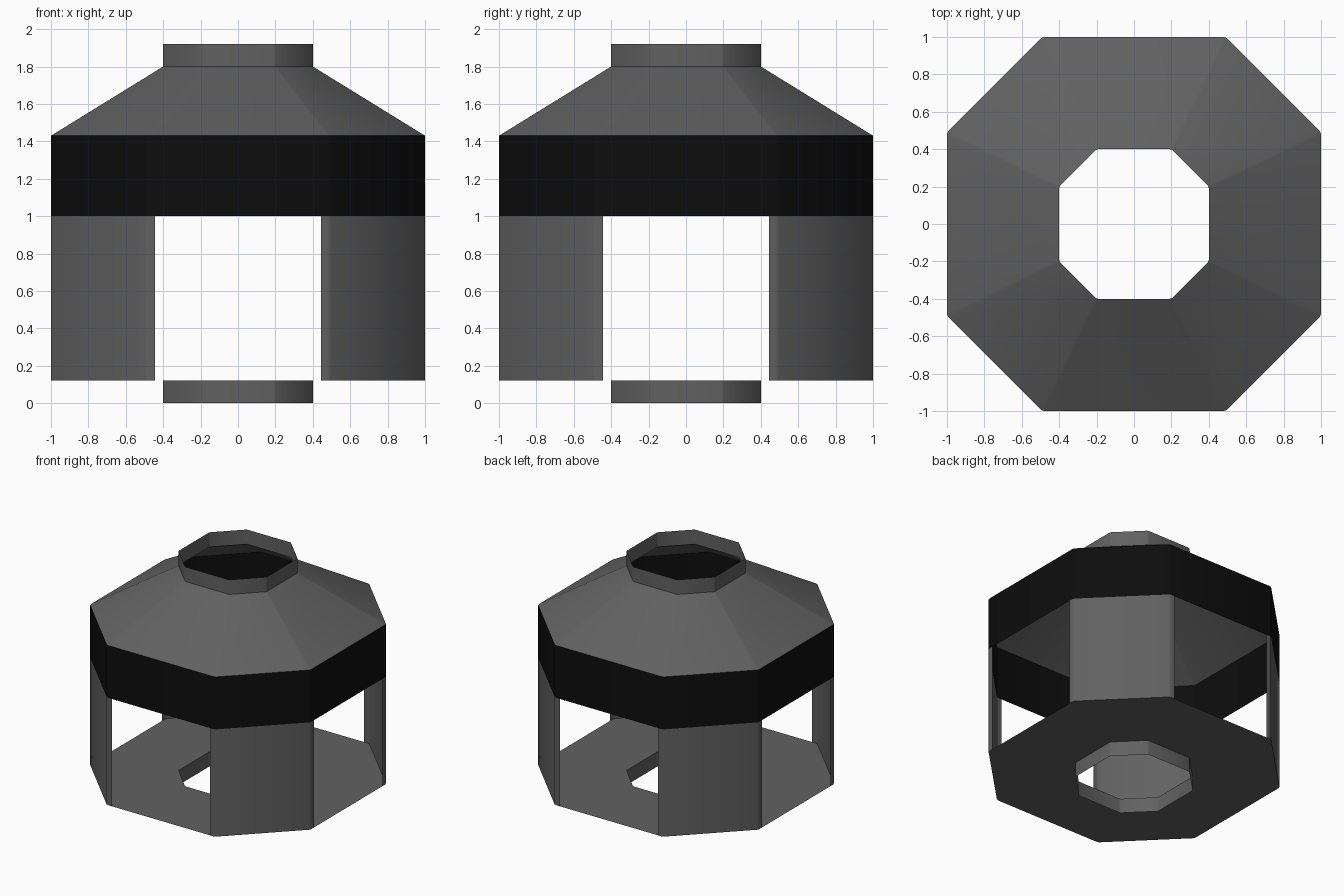
import bpy, math

if "Cube" in bpy.data.objects:
    bpy.data.objects.remove(bpy.data.objects["Cube"])

def material(name, v):
    m = bpy.data.materials.new(name)
    m.diffuse_color = (v, v, v, 1)
    m.use_nodes = True
    m.node_tree.nodes["Principled BSDF"].inputs["Base Color"].default_value = m.diffuse_color
    return m

GREY = material("dark_grey", 0.12)
BLACK = material("black", 0.004)

def outline(r, c, b):
    """Chamfered square (half width r, flat side half length c) with tiny eased corners b."""
    q = [(r, c - b), (r - b / 2, c + b / 2), (c + b / 2, r - b / 2), (c - b, r)]
    pts = []
    for k in range(4):
        for x, y in q:
            for _ in range(k):
                x, y = -y, x
            pts.append((x, y))
    return pts

OUTER = outline(1.0, 0.49, 0.012)
INNER = outline(0.4, 0.2, 0.008)

def add(name, verts, faces, mat):
    me = bpy.data.meshes.new(name)
    me.from_pydata(verts, [], faces)
    me.materials.append(mat)
    ob = bpy.data.objects.new(name, me)
    bpy.context.collection.objects.link(ob)
    bpy.ops.object.select_all(action='DESELECT')
    ob.select_set(True)
    bpy.context.view_layer.objects.active = ob
    bpy.ops.object.shade_smooth_by_angle(angle=math.radians(30))
    return ob

def loft(name, rings, mat):
    """Skin a stack of (outline, z) rings."""
    n = len(OUTER)
    verts = [(x, y, z) for ring, z in rings for x, y in ring]
    faces = [(k * n + i, k * n + (i + 1) % n, (k + 1) * n + (i + 1) % n, (k + 1) * n + i)
             for k in range(len(rings) - 1) for i in range(n)]
    return add(name, verts, faces, mat)

# Base plate with its lower collar
loft("base_plate", [(INNER, 0), (INNER, 0.12), (OUTER, 0.12)], GREY)
# Black band around the top
loft("upper_band", [(OUTER, 1.0), (OUTER, 1.43)], BLACK)
# Sloping roof and upper collar
loft("roof", [(OUTER, 1.43), (INNER, 1.8), (INNER, 1.92)], GREY)

# Four diagonal posts, each wrapping slightly onto the neighbouring sides
for k in range(4):
    path = [(1.0, 0.445)] + OUTER[:4] + [(0.445, 1.0)]
    for _ in range(k):
        path = [(-y, x) for x, y in path]
    n = len(path)
    verts = [(x, y, z) for z in (0.12, 1.0) for x, y in path]
    add(f"post_{k + 1}", verts, [(i, i + 1, n + i + 1, n + i) for i in range(n - 1)], GREY)
